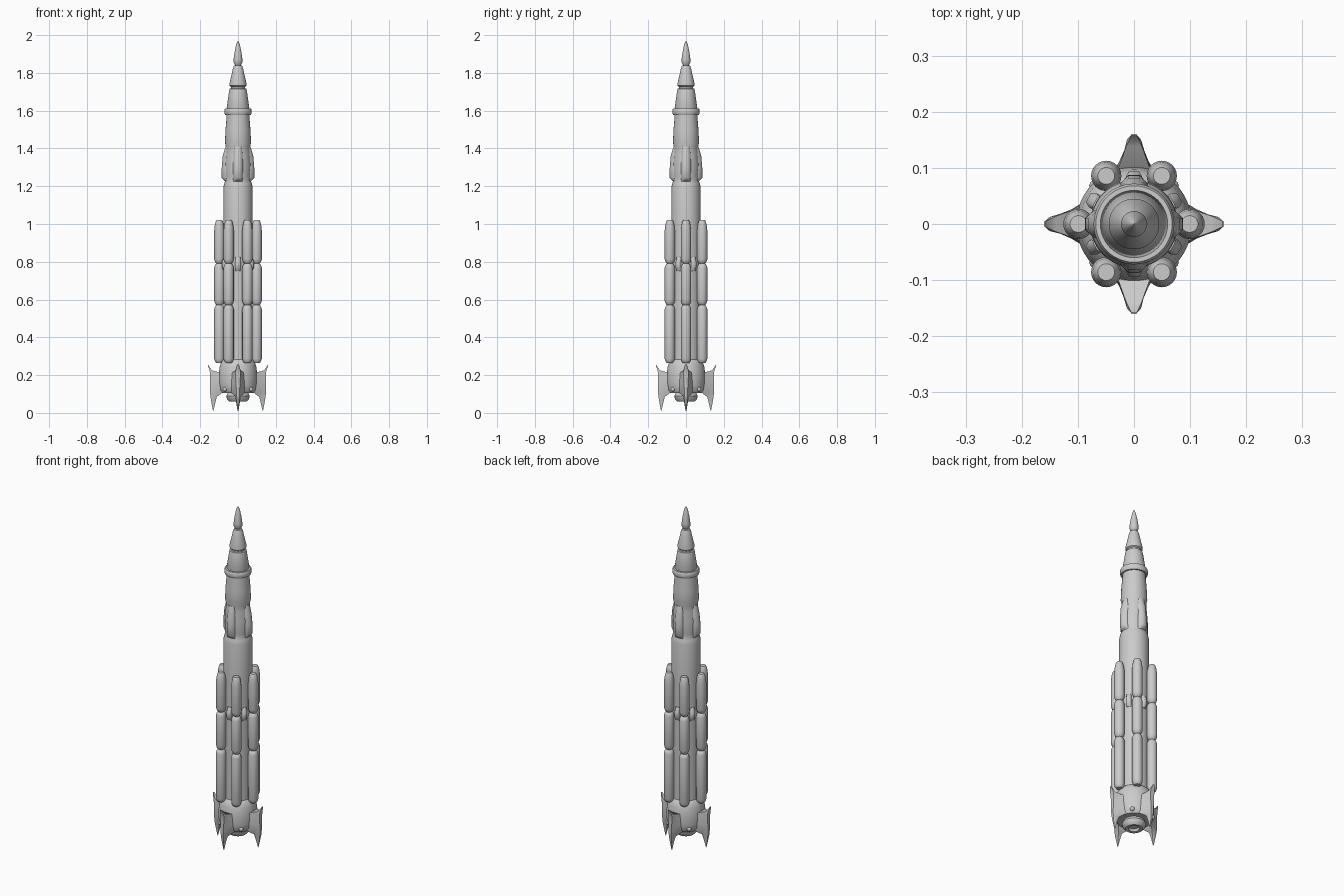
import bpy, bmesh, math
from mathutils import Matrix, Vector


def finish(name, bm, angle=35):
    bmesh.ops.recalc_face_normals(bm, faces=bm.faces)
    mesh = bpy.data.meshes.new(name)
    bm.to_mesh(mesh)
    bm.free()
    ob = bpy.data.objects.new(name, mesh)
    bpy.context.collection.objects.link(ob)
    bpy.ops.object.select_all(action='DESELECT')
    ob.select_set(True)
    bpy.context.view_layer.objects.active = ob
    bpy.ops.object.shade_smooth_by_angle(angle=math.radians(angle))
    return ob


def skin(bm, rings):
    """Join successive closed rings of points and cap both ends."""
    vs = [[bm.verts.new(p) for p in ring] for ring in rings]
    n = len(vs[0])
    for a, b in zip(vs, vs[1:]):
        for i in range(n):
            bm.faces.new((a[i], a[(i + 1) % n], b[(i + 1) % n], b[i]))
    bm.faces.new(vs[0])
    bm.faces.new(vs[-1])


def lathe(name, profile, sides=48, centre=(0, 0)):
    bm = bmesh.new()
    skin(bm, [[(centre[0] + r * math.cos(2 * math.pi * i / sides),
                centre[1] + r * math.sin(2 * math.pi * i / sides), z)
               for i in range(sides)] for r, z in profile])
    return finish(name, bm)


def blade(name, sections, degrees):
    """Radial part: each section is z, inner r, mid r, outer r and the half widths there."""
    bm = bmesh.new()
    turn = Matrix.Rotation(math.radians(degrees), 3, 'Z')
    rings = []
    for z, ri, rm, ro, wi, wm, wo in sections:
        pts = [(ri, -wi), (rm, -wm), (ro, -wo), (ro, wo), (rm, wm), (ri, wi)]
        rings.append([turn @ Vector((x, y, z)) for x, y in pts])
    skin(bm, rings)
    return finish(name, bm, 50)


# Nose and stepped upper stages
lathe("nose_tip", [(.012, 1.835), (.017, 1.845), (.023, 1.856), (.023, 1.875),
                   (.019, 1.905), (.012, 1.94), (.006, 1.96), (.001, 1.97)])
lathe("nose_cone", [(.035, 1.725), (.045, 1.732), (.045, 1.745), (.034, 1.79),
                    (.027, 1.825), (.022, 1.838), (.01, 1.842)])
lathe("upper_stage", [(.055, 1.60), (.06, 1.615), (.047, 1.705), (.044, 1.716), (.037, 1.718),
                      (.037, 1.73)])
lathe("collar_ring", [(.055, 1.578), (.068, 1.578), (.072, 1.585), (.072, 1.604),
                      (.068, 1.612), (.05, 1.612)])

# Main hull from skirt to collar
lathe("main_hull", [(.078, .2), (.078, .95), (.077, 1.195), (.073, 1.215), (.067, 1.23),
                    (.07, 1.25), (.07, 1.32), (.065, 1.38), (.064, 1.41), (.069, 1.43),
                    (.066, 1.50), (.061, 1.56), (.06, 1.59)])

# Flared tail skirt and engine
lathe("tail_skirt", [(.06, .105), (.088, .105), (.098, .12), (.103, .15), (.103, .2),
                     (.097, .245), (.086, .275), (.075, .285)])
lathe("engine_nozzle", [(.025, .075), (.03, .062), (.045, .06), (.058, .073), (.062, .09),
                        (.055, .105), (.05, .12)])

# Four shoulder pods
for k in range(4):
    blade("shoulder_pod", [(1.225, .05, .066, .068, .028, .022, .01),
                           (1.245, .05, .072, .087, .032, .024, .011),
                           (1.30, .05, .072, .086, .032, .024, .011),
                           (1.36, .05, .068, .081, .030, .022, .010),
                           (1.41, .05, .062, .066, .024, .018, .008)], k * 90)

# Six stacks of three tanks, with a bracket between neighbours
tank = []
for lo, hi in ((.265, .57), (.572, .79), (.792, 1.02)):
    top = .055 if hi > 1 else .022
    tank += [(.017, lo), (.023, lo + .008), (.027, lo + .022), (.027, hi - top),
             (.024, hi - top * .5), (.019, hi - top * .12), (.015, hi)]
for k in range(6):
    a = math.radians(60 * k)
    lathe("side_tank", tank, 24, (.099 * math.cos(a), .099 * math.sin(a)))
    blade("tank_bracket", [(.75, .06, .078, .08, .014, .012, .006),
                           (.77, .06, .085, .094, .016, .014, .009),
                           (.80, .06, .085, .094, .016, .014, .009),
                           (.825, .06, .078, .08, .014, .012, .006)], 30 + 60 * k)

# Four swept fins with spikes above and below
fin = [(.01, .130, .131, .132, .001, .002, .001),
       (.05, .121, .130, .140, .006, .009, .004),
       (.085, .112, .125, .146, .012, .014, .007),
       (.105, .085, .112, .148, .035, .023, .008),
       (.15, .080, .112, .148, .045, .026, .010),
       (.19, .080, .112, .147, .042, .024, .012),
       (.215, .100, .120, .149, .028, .020, .013),
       (.225, .138, .143, .151, .014, .014, .012),
       (.255, .158, .159, .160, .005, .005, .004)]
for k in range(4):
    blade("tail_fin", fin, 90 * k)

# Small thruster bumps between the fins
for k in range(4):
    a = math.radians(45 + 90 * k)
    bm = bmesh.new()
    bmesh.ops.create_uvsphere(bm, u_segments=12, v_segments=8, radius=.012)
    bmesh.ops.translate(bm, verts=bm.verts, vec=(.096 * math.cos(a), .096 * math.sin(a), .125))
    finish("thruster_bump", bm)
